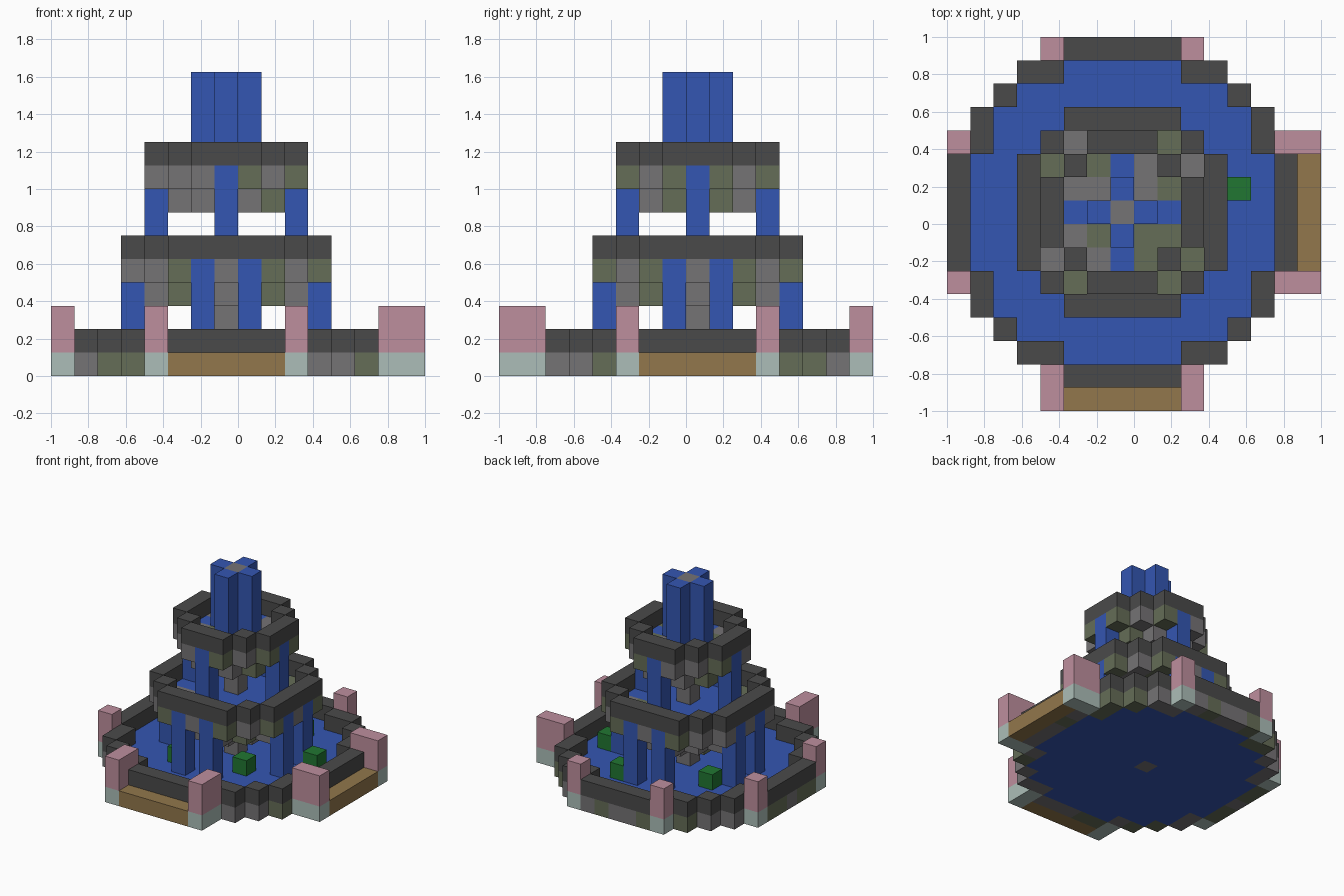
import bpy, bmesh, random
from mathutils import Vector

random.seed(4)
U = 0.125                                  # edge of one block
ORIGIN = Vector((-0.125, 0.0, 0.0))        # corner of the centre block

if "Cube" in bpy.data.objects:
    bpy.data.objects.remove(bpy.data.objects["Cube"], do_unlink=True)


def material(name, r, g, b):
    lin = [((c / 255 + 0.055) / 1.055) ** 2.4 for c in (r, g, b)] + [1.0]
    m = bpy.data.materials.new(name)
    m.use_nodes = True
    m.diffuse_color = lin
    m.node_tree.nodes["Principled BSDF"].inputs["Base Color"].default_value = lin
    return m


MATS = {
    "water": material("water_blue", 52, 86, 178),
    "dark": material("dark_stone", 74, 74, 74),
    "stone": material("grey_stone", 117, 115, 117),
    "moss": material("mossy_stone", 101, 109, 87),
    "pink": material("pink_stone", 190, 143, 158),
    "pale": material("pale_teal_stone", 172, 190, 184),
    "wood": material("wood_brown", 146, 119, 76),
    "leaf": material("leaf_green", 33, 118, 50),
}

blocks = {}                                # cell -> (part, colour)


def put(part, colour, cells, layers):
    for i, j in cells:
        for k in layers:
            blocks[i, j, k] = (part, colour)


def disc(widths):
    """Stepped round plate; widths are half-widths of rows 0, 1, 2..."""
    n = len(widths)
    return {(i, j) for j in range(1 - n, n)
            for i in range(-widths[abs(j)], widths[abs(j)] + 1)}


def edge(cells):
    return {(i, j) for i, j in cells
            if not {(i + 1, j), (i - 1, j), (i, j + 1), (i, j - 1)} <= cells}


def masonry(part, cells, k, mossy=(), plain=()):
    """Stone layer with moss on the given cells and at random elsewhere."""
    for c in sorted(cells):
        wet = c in mossy or (c not in plain and random.random() < 0.3)
        put(part, "moss" if wet else "stone", [c], [k])


def four(a, b):
    """Mirror a cell over both axes and the diagonal."""
    return {(s * p, t * q) for p, q in ((a, b), (b, a)) for s in (-1, 1) for t in (-1, 1)}


basin = disc([7, 7, 7, 6, 6, 5, 4, 2])
middle = disc([4, 4, 4, 3, 2])
upper = disc([3, 3, 2, 1])
small = disc([2, 2, 1])
plus = disc([1, 0])

# Basin: pool, wall and rim
put("pool_water", "water", basin - edge(basin), [0])
masonry("basin_wall", edge(basin), 0,
        mossy={(6, -4), (-5, -5), (-4, -6), (6, 4), (5, 5)},
        plain={(4, -6), (5, -5), (-6, -4), (4, 6)})
put("basin_rim", "dark", edge(basin), [1])

# Corner pillars, doubled in depth on the front and left sides
pillars = four(7, 3) | {(8, 3), (8, -3), (3, -8), (-3, -8)}
put("pillar_base", "pale", pillars, [0])
put("pillar", "pink", pillars, [1, 2])

# Wooden steps
put("wooden_step", "wood", [(n, -8) for n in range(-2, 3)], [0])
put("wooden_step", "wood", [(8, n) for n in range(-2, 3)], [0])

# Middle bowl, stepping inward towards the bottom
masonry("middle_bowl", plus, 2, plain={(0, -1), (1, 0)})
masonry("middle_bowl", upper, 3, mossy=four(2, 2) - {(-2, 2)}, plain=four(3, 1) | four(3, 0))
masonry("middle_bowl", middle, 4,
        mossy={(2, 3), (-3, 2), (-2, -3), (2, -3), (3, -2),
               (-2, -4), (2, -4), (4, -2), (4, 2), (2, 4)},
        plain=four(3, 3) | four(4, 0) | {(-2, 3), (3, 2), (-3, -2), (-4, -2)})
channel = {(i, j) for i, j in middle if min(abs(i), abs(j)) <= 1} - four(4, 0) - four(4, 2)
put("middle_water", "water", channel, [4])
put("middle_rim", "dark", edge(middle), [5])
put("lower_waterfall", "water", four(4, 1), range(1, 5))

# Upper bowl
masonry("upper_bowl", small, 7, mossy={(2, 1), (2, -1)}, plain={(1, -2), (-1, -2), (-2, -1)})
masonry("upper_bowl", upper, 8,
        mossy={(-1, 2), (2, 1), (-1, -1), (1, -1), (2, -1), (1, -2),
               (1, -3), (3, -1), (3, 1), (1, 3)},
        plain=four(2, 2) | four(1, 1) | {(1, 2), (-2, 1), (-2, -1), (-1, -2), (-3, -1), (-1, -3)})
put("upper_water", "water", four(2, 0), [8])
put("upper_rim", "dark", edge(upper), [9])
put("upper_waterfall", "water", four(3, 0), range(5, 9))

# Central post and the spout around it
put("spout_water", "water", four(1, 0), range(8, 13))
put("centre_post", "stone", [(0, 0)], range(13))

# Leaf blocks floating in the pool
put("leaf_block", "leaf", [(5, 1), (2, -2), (2, 4), (-3, 2), (-2, -3)], [1])


def build(part):
    """Mesh the outer faces of all blocks belonging to one part."""
    bm = bmesh.new()
    mine = {c: col for c, (p, col) in blocks.items() if p == part}
    colours = sorted(set(mine.values()))
    for cell, colour in mine.items():
        for axis in range(3):
            for side in (0, 1):
                near = list(cell)
                near[axis] += 2 * side - 1
                if tuple(near) in blocks:
                    continue
                u, v = (axis + 1) % 3, (axis + 2) % 3
                loop = []
                for a, b in ((0, 0), (1, 0), (1, 1), (0, 1)):
                    p = Vector(cell)
                    p[axis] += side
                    p[u] += a
                    p[v] += b
                    loop.append(bm.verts.new(p * U + ORIGIN))
                face = bm.faces.new(loop if side else loop[::-1])
                face.material_index = colours.index(colour)
    bmesh.ops.remove_doubles(bm, verts=bm.verts, dist=0.001)
    mesh = bpy.data.meshes.new(part)
    bm.to_mesh(mesh)
    bm.free()
    for colour in colours:
        mesh.materials.append(MATS[colour])
    bpy.context.collection.objects.link(bpy.data.objects.new(part, mesh))


for part in sorted({p for p, _ in blocks.values()}):
    build(part)
